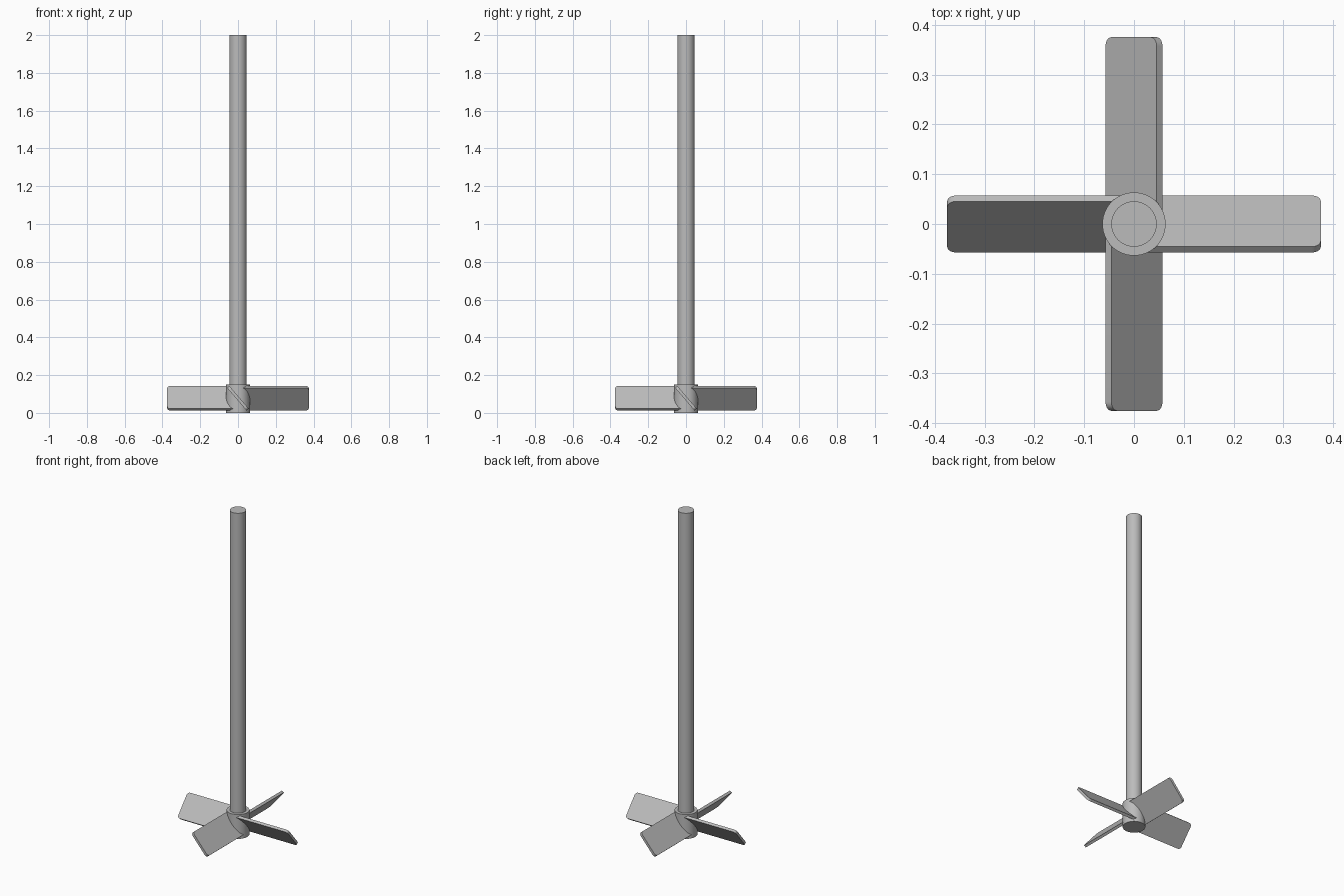
import bpy, bmesh
from math import radians
from mathutils import Matrix

cube = bpy.data.objects.get("Cube")
if cube:
    bpy.data.objects.remove(cube, do_unlink=True)

# Single brushed steel colour
steel = bpy.data.materials.new("steel_grey")
steel.use_nodes = True
colour = (0.5, 0.5, 0.5, 1)
steel.diffuse_color = colour
steel.node_tree.nodes["Principled BSDF"].inputs["Base Color"].default_value = colour

HUB_HEIGHT = 0.15
BLADE_LENGTH, BLADE_WIDTH, BLADE_THICKNESS = 0.375, 0.158, 0.0155
PITCH = radians(-49.5)


def finish(name, bm):
    """Turn a bmesh into a named, shaded object."""
    mesh = bpy.data.meshes.new(name)
    bm.to_mesh(mesh)
    bm.free()
    mesh.materials.append(steel)
    obj = bpy.data.objects.new(name, mesh)
    bpy.context.collection.objects.link(obj)
    bpy.ops.object.select_all(action="DESELECT")
    obj.select_set(True)
    bpy.context.view_layer.objects.active = obj
    bpy.ops.object.shade_smooth_by_angle(angle=radians(30))
    return obj


def cylinder(name, radius, bottom, top):
    bm = bmesh.new()
    bmesh.ops.create_cone(bm, cap_ends=True, segments=64, radius1=radius,
                          radius2=radius, depth=top - bottom,
                          matrix=Matrix.Translation((0, 0, (bottom + top) / 2)))
    return finish(name, bm)


def blade(name, turn):
    """Pitched flat plate with rounded outer corners, rooted inside the hub."""
    bm = bmesh.new()
    size = Matrix.Diagonal((BLADE_LENGTH, BLADE_WIDTH, BLADE_THICKNESS, 1))
    bmesh.ops.create_cube(bm, size=1,
                          matrix=Matrix.Translation((BLADE_LENGTH / 2, 0, 0)) @ size)
    corners = [e for e in bm.edges
               if all(v.co.x > BLADE_LENGTH / 2 for v in e.verts)
               and abs(e.verts[0].co.y - e.verts[1].co.y) < 0.001]
    bmesh.ops.bevel(bm, geom=corners, offset=0.018, segments=8,
                    profile=0.5, affect="EDGES")
    place = (Matrix.Translation((0, 0, HUB_HEIGHT / 2 + 0.002))
             @ Matrix.Rotation(turn, 4, "Z") @ Matrix.Rotation(PITCH, 4, "X"))
    bmesh.ops.transform(bm, matrix=place, verts=bm.verts)
    return finish(name, bm)


# Shaft and hub
cylinder("shaft", 0.0455, HUB_HEIGHT / 2, 2.0)
cylinder("hub", 0.0635, 0, HUB_HEIGHT)

# Four blades around the hub
for i, side in enumerate(("left", "back", "right", "front")):
    blade(side + "_blade", radians(90 * i))
